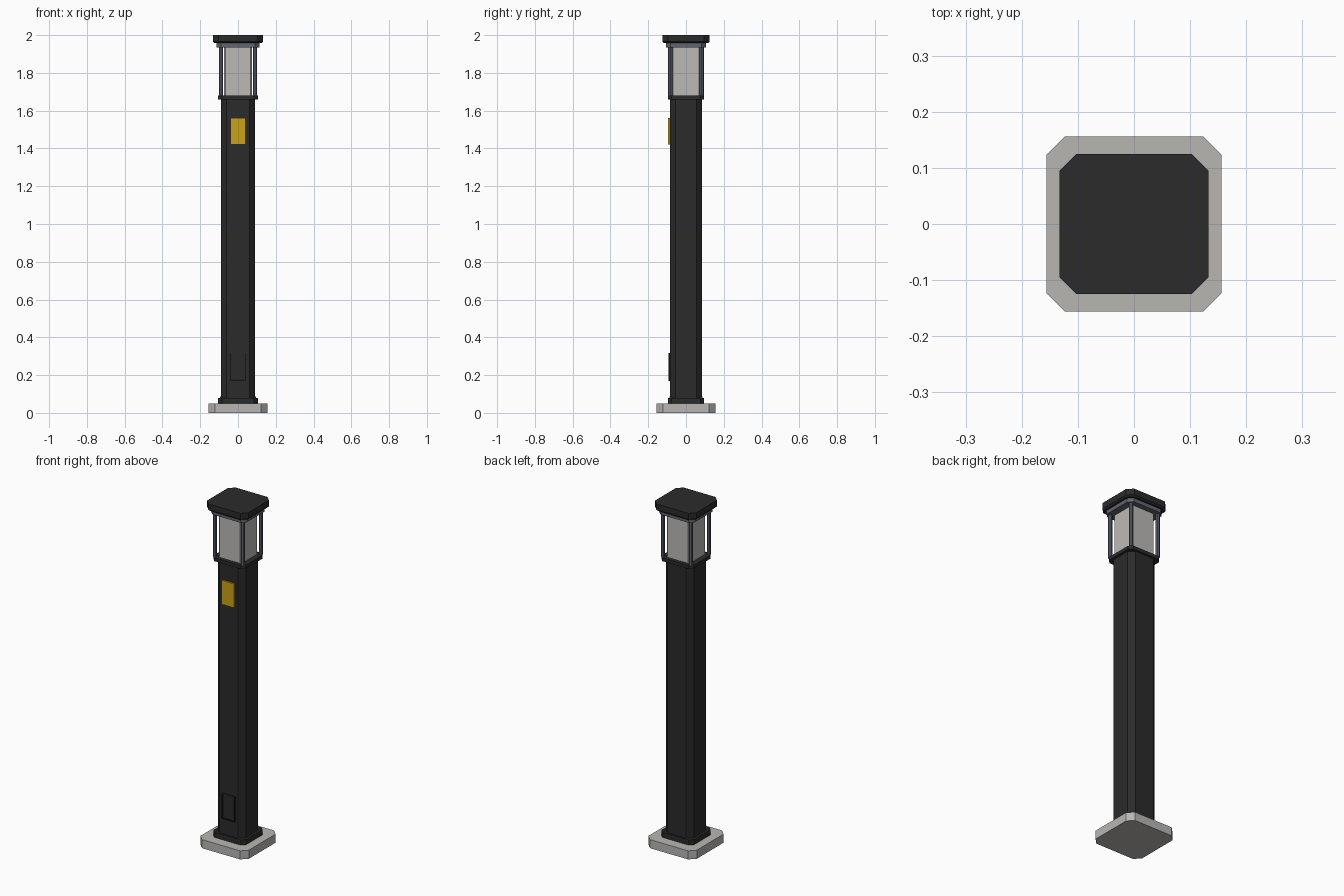
import bpy
import bmesh

if "Cube" in bpy.data.objects:
    bpy.data.objects.remove(bpy.data.objects["Cube"], do_unlink=True)


def material(name, r, g, b):
    m = bpy.data.materials.new(name)
    m.use_nodes = True
    m.diffuse_color = (r, g, b, 1)
    m.node_tree.nodes["Principled BSDF"].inputs["Base Color"].default_value = (r, g, b, 1)
    return m


black = material("black paint", 0.024, 0.024, 0.024)
stone = material("pale concrete", 0.48, 0.47, 0.45)
glass = material("frosted glass", 0.50, 0.49, 0.47)
steel = material("blue grey steel", 0.12, 0.13, 0.16)
amber = material("amber plate", 0.60, 0.36, 0.006)
seam = material("dark seam", 0.008, 0.008, 0.008)


def finish(name, bm, mat):
    bmesh.ops.recalc_face_normals(bm, faces=bm.faces)
    mesh = bpy.data.meshes.new(name)
    bm.to_mesh(mesh)
    bm.free()
    mesh.materials.append(mat)
    obj = bpy.data.objects.new(name, mesh)
    bpy.context.collection.objects.link(obj)
    return obj


def block(name, hx, hy, z0, z1, cut, mat, taper=0.0):
    """Upright block with cut corners; taper narrows the lower edge."""
    bm = bmesh.new()
    rings = [(z0, taper), (z1, 0)]
    if taper:
        rings.insert(1, (z0 + taper, 0))
    loops = []
    for z, inset in rings:
        x, y = hx - inset, hy - inset
        pts = [(x, cut - y), (x, y - cut), (x - cut, y), (cut - x, y),
               (-x, y - cut), (-x, cut - y), (cut - x, -y), (x - cut, -y)]
        loops.append([bm.verts.new((px, py, z)) for px, py in pts])
    for low, high in zip(loops, loops[1:]):
        for i in range(8):
            j = (i + 1) % 8
            bm.faces.new((low[i], low[j], high[j], high[i]))
    bm.faces.new(loops[0])
    bm.faces.new(loops[-1])
    return finish(name, bm, mat)


def box(name, x0, x1, y0, y1, z0, z1, mat):
    bm = bmesh.new()
    bmesh.ops.create_cube(bm, size=1)
    for v in bm.verts:
        v.co = (x1 if v.co.x > 0 else x0, y1 if v.co.y > 0 else y0,
                z1 if v.co.z > 0 else z0)
    return finish(name, bm, mat)


def rod(name, x, y, z0, z1, radius, sides, mat):
    bm = bmesh.new()
    bmesh.ops.create_cone(bm, cap_ends=True, segments=sides, radius1=radius,
                          radius2=radius, depth=z1 - z0)
    bmesh.ops.translate(bm, verts=bm.verts, vec=(x, y, (z0 + z1) / 2))
    return finish(name, bm, mat)


# Base and column
block("plinth", 0.156, 0.156, 0, 0.05, 0.033, stone)
block("base_collar", 0.105, 0.096, 0.05, 0.08, 0.02, black)
block("column", 0.091, 0.085, 0.08, 1.66, 0.03, black)

# Lantern
block("lantern_sill", 0.105, 0.096, 1.66, 1.68, 0.02, black)
block("lantern_glass", 0.075, 0.076, 1.68, 1.935, 0.008, glass)
block("lantern_head_ring", 0.115, 0.107, 1.935, 1.957, 0.025, steel)
block("cap", 0.133, 0.125, 1.957, 2.0, 0.03, black, taper=0.008)

# Corner posts and collar bolts
for side, sx in (("right", -1), ("left", 1)):
    for end, sy in (("front", -1), ("back", 1)):
        rod(f"{end}_{side}_post", sx * 0.09, sy * 0.083, 1.68, 1.935, 0.011, 8, steel)
        rod(f"{end}_{side}_bolt", sx * 0.089, sy * 0.081, 0.08, 0.086, 0.006, 6, steel)

# Front plate and access hatch with its seam
box("number_plate", -0.039, 0.039, -0.094, -0.085, 1.42, 1.56, amber)
box("hatch_door", -0.036, 0.036, -0.089, -0.085, 0.175, 0.314, black)
for side, s in (("right", -1), ("left", 1)):
    xs = sorted((s * 0.036, s * 0.043))
    box(f"hatch_{side}_seam", *xs, -0.092, -0.085, 0.169, 0.318, seam)
box("hatch_bottom_seam", -0.036, 0.036, -0.092, -0.085, 0.169, 0.176, seam)
box("hatch_top_seam", -0.036, 0.036, -0.092, -0.085, 0.313, 0.318, black)
